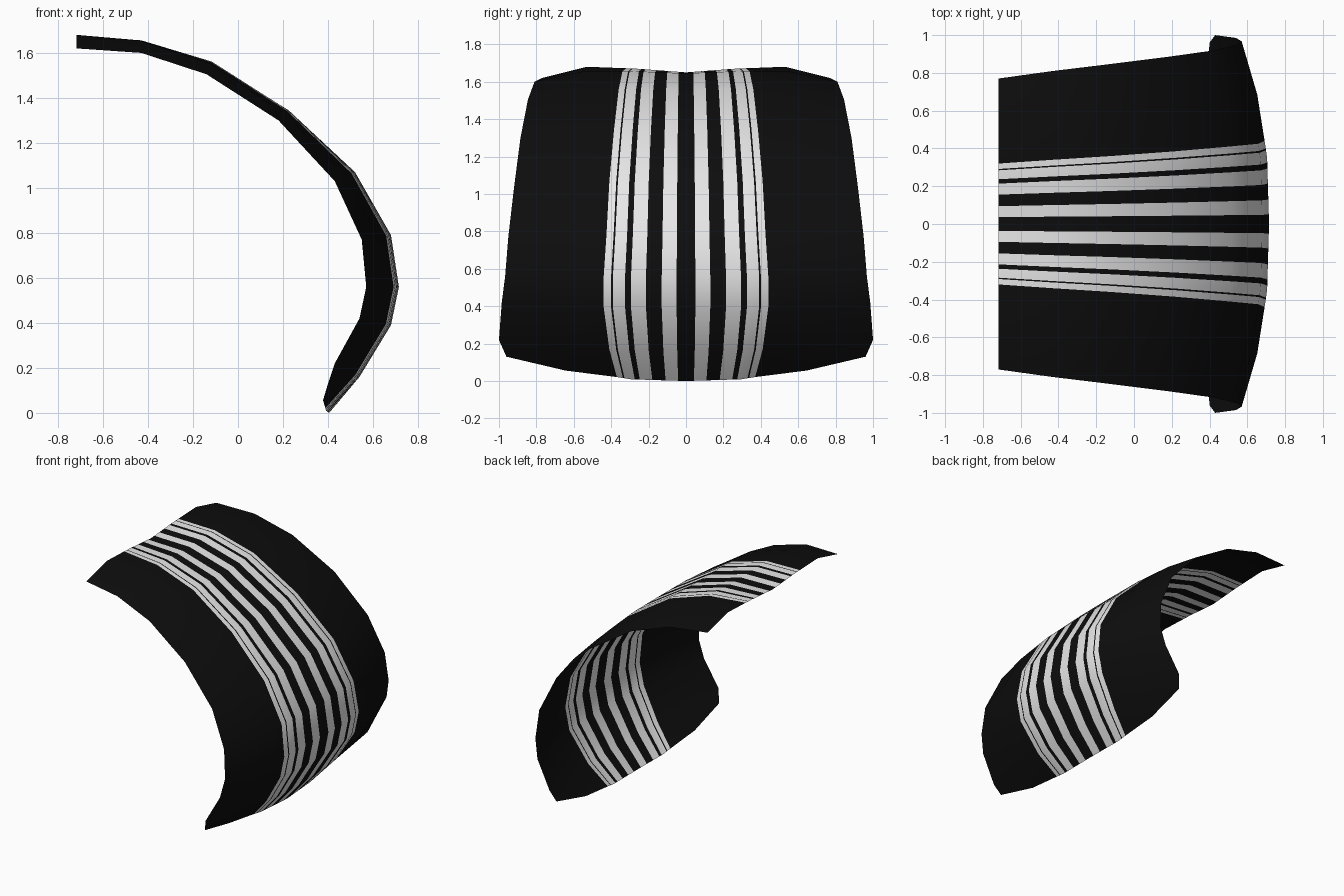
import bpy, bmesh

if "Cube" in bpy.data.objects:
    bpy.data.objects.remove(bpy.data.objects["Cube"])

def material(name, rgb):
    m = bpy.data.materials.new(name)
    m.diffuse_color = (*rgb, 1)
    m.use_nodes = True
    m.node_tree.nodes["Principled BSDF"].inputs["Base Color"].default_value = m.diffuse_color
    return m

black = material("black", (0.004, 0.004, 0.004))
white = material("white", (0.8, 0.8, 0.8))

# Rows from top edge to bottom edge:
# centre x,z | side edge x,z | stripe half width, sheet half width | bump x,z
ROWS = [
    (-.718, 1.65, -.718, 1.62, .32, .77, 0, .043),
    (-.43, 1.645, -.43, 1.60, .34, .81, 0, .028),
    (-.115, 1.555, -.14, 1.505, .36, .845, 0, .02),
    (.225, 1.345, .18, 1.30, .385, .885, 0, .008),
    (.52, 1.07, .43, 1.03, .41, .92, 0, 0),
    (.68, .79, .55, .77, .425, .95, 0, 0),
    (.715, .56, .57, .56, .44, .967, 0, 0),
    (.68, .39, .54, .42, .44, .985, 0, 0),
    (.54, .16, .43, .22, .41, 1.0, 0, 0),
    (.405, 0, .40, .13, .37, .96, -.025, 0),
]
BAND = 0.44                                   # striped part of the half sheet
EDGES = [.114, .295, .486, .668, .74, .888, .91, 1]   # black/white changes

def lerp(u, pts):
    for (a, fa), (b, fb) in zip(pts, pts[1:]):
        if u <= b:
            return fa + (fb - fa) * (u - a) / (b - a)
    return pts[-1][1]

def point(row, u):
    cx, cz, ex, ez, ws, we, bx, bz = row
    a = abs(u)
    f = lerp(a, [(0, 0), (.35, .07), (.7, .43), (1, 1)])
    b = lerp(a, [(0, 0), (.7, 1), (1, 0)])
    y = lerp(a, [(0, 0), (BAND, ws), (1, we)])
    return (cx + (ex - cx) * f + bx * b, y if u > 0 else -y, cz + (ez - cz) * f + bz * b)

def is_white(u):
    return sum(abs(u) / BAND > e for e in EDGES) % 2 == 1

# Curved sheet with columns cut along the stripe edges
half = sorted([e * BAND for e in EDGES] + [.35, .7, 1])
cols = [-u for u in reversed(half)] + [0] + half
bm = bmesh.new()
grid = [[bm.verts.new(point(r, u)) for u in cols] for r in ROWS]
for top, low in zip(grid, grid[1:]):
    for c in range(len(cols) - 1):
        f = bm.faces.new((low[c], low[c + 1], top[c + 1], top[c]))
        f.material_index = int(is_white((cols[c] + cols[c + 1]) / 2))
        f.smooth = True
me = bpy.data.meshes.new("curved_sheet")
bm.to_mesh(me)
bm.free()
me.materials.append(black)
me.materials.append(white)
ob = bpy.data.objects.new("curved_sheet", me)
bpy.context.collection.objects.link(ob)
